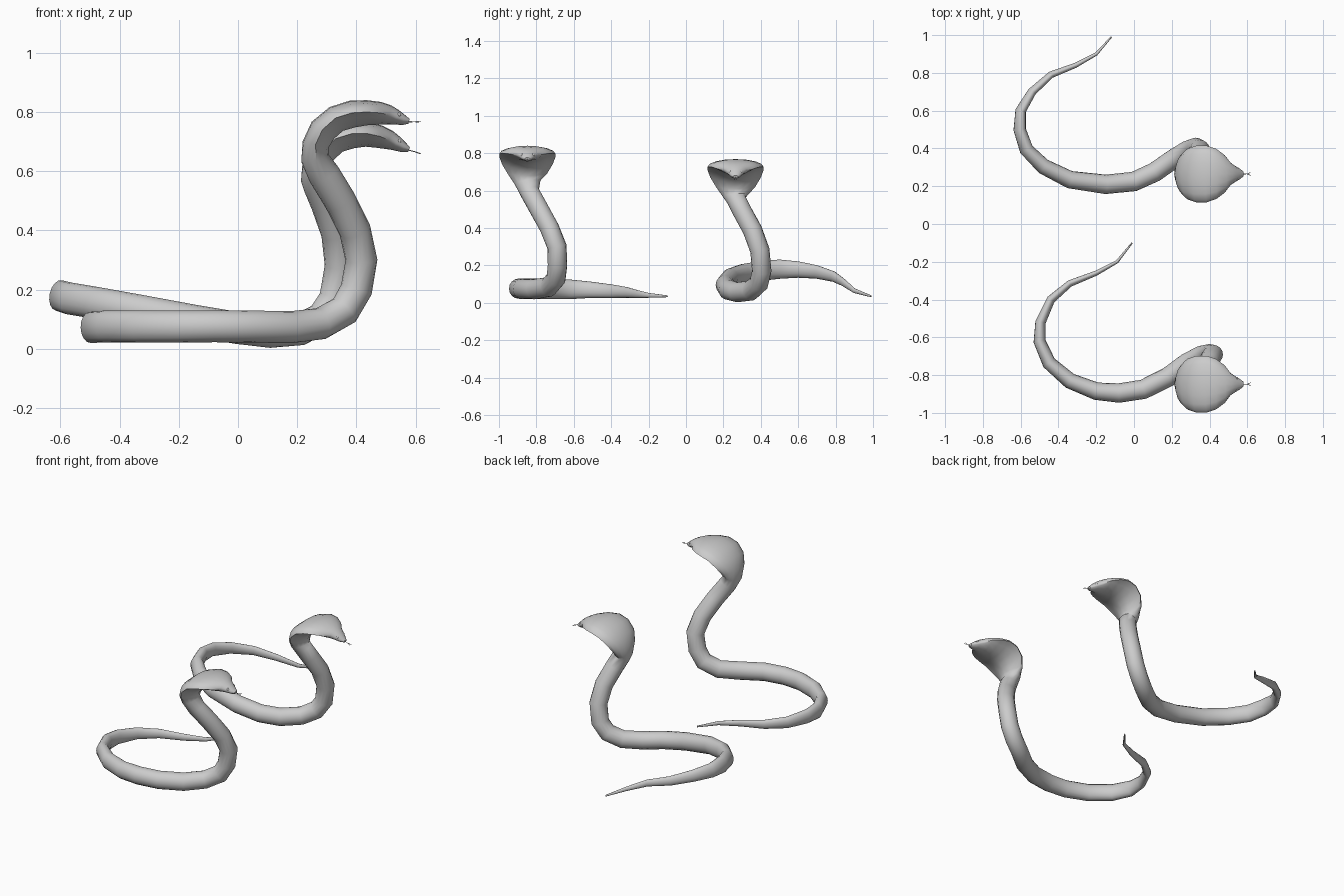
import bpy
import bmesh
import math
from mathutils import Vector

SIDES = 16

cube = bpy.data.objects.get("Cube")
if cube:
    bpy.data.objects.remove(cube)

# Single matte grey for every part
grey = bpy.data.materials.new("plain_grey")
grey.use_nodes = True
colour = (0.6, 0.6, 0.6, 1)
grey.diffuse_color = colour
grey.node_tree.nodes["Principled BSDF"].inputs["Base Color"].default_value = colour

# Hood and head stations: x, z, half width, height above, depth below
HOOD = [
    (.262, .645, .07, .05, .045), (.262, .69, .105, .045, .045),
    (.285, .74, .135, .045, .05), (.33, .78, .15, .042, .05),
    (.385, .797, .15, .042, .05), (.435, .8, .133, .04, .045),
    (.48, .797, .1, .037, .04), (.51, .79, .06, .033, .033),
    (.535, .782, .043, .026, .025), (.56, .773, .028, .017, .018),
    (.578, .769, .014, .008, .009),
]

# Body centre lines from tail tip to neck
FRONT_BODY = [
    (-.01, -.1, .035), (-.09, -.2, .04), (-.2, -.26, .047),
    (-.34, -.315, .055), (-.44, -.4, .062), (-.495, -.52, .07),
    (-.5, -.62, .072), (-.45, -.735, .075), (-.34, -.83, .075),
    (-.2, -.885, .075), (-.08, -.895, .076), (.05, -.875, .075),
    (.18, -.81, .073), (.28, -.735, .085), (.36, -.695, .13),
    (.4, -.687, .2), (.417, -.69, .3), (.395, -.73, .4),
    (.345, -.785, .5), (.29, -.835, .59),
]
BACK_BODY = [
    (-.12, .99, .035), (-.2, .9, .065), (-.31, .84, .11),
    (-.44, .79, .14), (-.54, .7, .165), (-.6, .6, .178),
    (-.605, .5, .18), (-.57, .395, .17), (-.48, .305, .155),
    (-.34, .235, .13), (-.15, .21, .095), (0, .225, .07),
    (.11, .275, .057), (.21, .345, .065), (.285, .39, .105),
    (.328, .405, .17), (.347, .395, .28), (.335, .355, .39),
    (.3, .3, .49), (.275, .27, .55),
]


def finish(obj):
    obj.data.materials.append(grey)
    bpy.ops.object.select_all(action="DESELECT")
    obj.select_set(True)
    bpy.context.view_layer.objects.active = obj
    bpy.ops.object.shade_smooth_by_angle(angle=math.radians(50))


def mesh_object(name, bm):
    bmesh.ops.recalc_face_normals(bm, faces=bm.faces[:])
    mesh = bpy.data.meshes.new(name)
    bm.to_mesh(mesh)
    bm.free()
    obj = bpy.data.objects.new(name, mesh)
    bpy.context.collection.objects.link(obj)
    finish(obj)


def body_size(t):
    """Half width and half height of the body, t from tail tip to neck."""
    width = min(.052, .004 + .09 * t)
    height = min(.054, .005 + .15 * t)
    return width, height, height


def side_axes(path):
    """Ring side directions: level across the hood, carried on to the tail."""
    tangents = []
    for i in range(len(path)):
        before, after = path[max(i - 1, 0)], path[min(i + 1, len(path) - 1)]
        tangents.append((after - before).normalized())
    sides = [None] * len(path)
    side = Vector((0, 1, 0))
    for i in reversed(range(len(path))):
        if i >= 11:
            side = Vector((0, 1, 0))
        side = (side - tangents[i] * side.dot(tangents[i])).normalized()
        sides[i] = side
    return tangents, sides


def section(bm, centre, tangent, side, size):
    """Oval ring whose underside turns hollow where the hood spreads out."""
    width, above, below = size
    up = tangent.cross(side)
    hollow = 1 + max(0, min(2, width / above - 1.2))
    ring = []
    for k in range(SIDES):
        angle = math.tau * k / SIDES
        c, s = math.cos(angle), math.sin(angle)
        lift = above * s if s >= 0 else -below * abs(s) ** hollow
        ring.append(bm.verts.new(centre + side * width * c + up * lift))
    return ring


def build_snake(prefix, body, hood_y, drop, dip):
    def lowered(x, z):
        return z - drop - dip * max(0, x - .42)

    # Body, hood and head in one skin
    path = [Vector(p) for p in body]
    sizes = [body_size(i / (len(body) - 1)) for i in range(len(body))]
    for x, z, *size in HOOD:
        path.append(Vector((x, hood_y, lowered(x, z))))
        sizes.append(size)
    bm = bmesh.new()
    tangents, sides = side_axes(path)
    rings = [section(bm, *args) for args in zip(path, tangents, sides, sizes)]
    for a, b in zip(rings, rings[1:]):
        for k in range(SIDES):
            n = (k + 1) % SIDES
            bm.faces.new((a[k], a[n], b[n], b[k]))
    bm.faces.new(rings[0])
    bm.faces.new(rings[-1])
    mesh_object(prefix + "_snake_body", bm)

    # Eyes
    for label, sign in (("left", 1), ("right", -1)):
        place = (.543, hood_y + sign * .03, lowered(.543, .79))
        bpy.ops.mesh.primitive_uv_sphere_add(
            segments=10, ring_count=6, radius=.008, location=place)
        eye = bpy.context.object
        eye.name = prefix + "_snake_" + label + "_eye"
        finish(eye)

    # Forked tongue
    bm = bmesh.new()
    root = Vector((.57, hood_y, lowered(.57, .767)))
    fork = root + Vector((.03, 0, -dip * .05))
    prongs = [fork + Vector((.018, s * .008, -dip * .04)) for s in (-1, 1)]
    for start, end in [(root, fork)] + [(fork, p) for p in prongs]:
        along = (end - start).normalized()
        side = along.cross(Vector((0, 0, 1))).normalized()
        ends = []
        for point, r in ((start, .002), (end, .0015)):
            up = side.cross(along)
            ends.append([bm.verts.new(point + d * r)
                         for d in (side, up, -side, -up)])
        for k in range(4):
            n = (k + 1) % 4
            bm.faces.new((ends[0][k], ends[0][n], ends[1][n], ends[1][k]))
        for cap in ends:
            bm.faces.new(cap)
    mesh_object(prefix + "_snake_tongue", bm)


build_snake("front", FRONT_BODY, -.848, 0, 0)
build_snake("back", BACK_BODY, .265, .07, .16)
